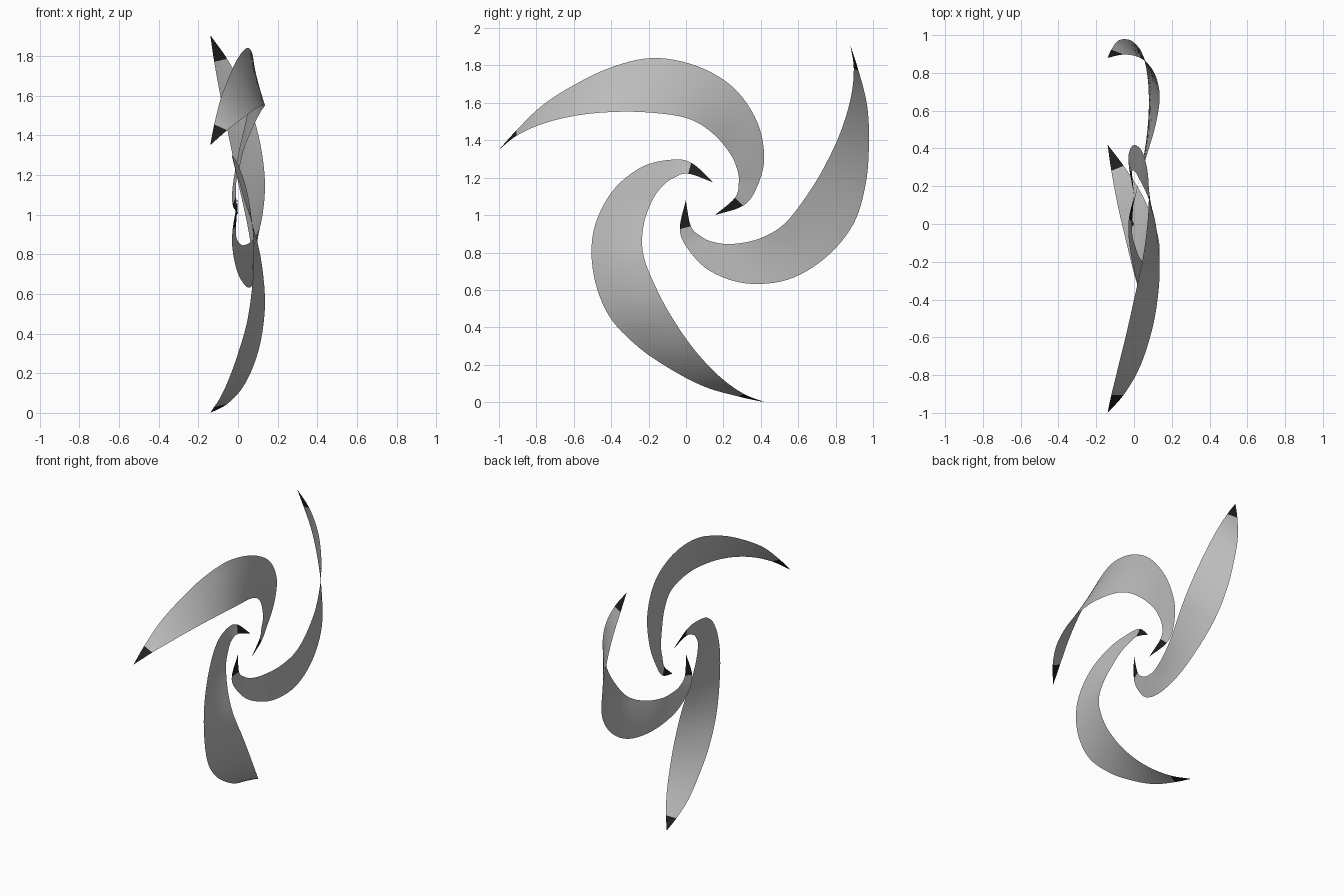
import bpy, bmesh
from math import tau
from mathutils import Matrix, Vector

cube = bpy.data.objects.get("Cube")
if cube:
    bpy.data.objects.remove(cube)


def material(name, value):
    mat = bpy.data.materials.new(name)
    mat.use_nodes = True
    color = (value, value, value, 1)
    mat.diffuse_color = color
    mat.node_tree.nodes["Principled BSDF"].inputs["Base Color"].default_value = color
    return mat


grey = material("blade grey", 0.5)
black = material("tip black", 0.014)

HUB = Vector((0, 0.1, 1.085))   # centre of the three-fold symmetry
STEPS = 6                       # rows between guide points
ACROSS = 4                      # strips across the ribbon

# Guide points of the two blade edges, from outer point to inner point
outer_edge = [(-.14, -1, 1.35), (-.12, -.905, 1.455), (-.087, -.77, 1.585),
              (-.045, -.6, 1.695), (0, -.4, 1.79), (.047, -.18, 1.84),
              (.075, .05, 1.80), (.075, .25, 1.685), (.045, .38, 1.5),
              (0, .418, 1.3), (-.027, .375, 1.14), (-.027, .305, 1.05),
              (0, .155, 1)]
inner_edge = [(-.14, -1, 1.35), (-.055, -.905, 1.425), (.025, -.77, 1.487),
              (.085, -.6, 1.53), (.122, -.42, 1.55), (.136, -.22, 1.55),
              (.115, 0, 1.52), (.075, .14, 1.44), (.03, .235, 1.33),
              (.008, .275, 1.24), (-.008, .282, 1.17), (-.01, .262, 1.093),
              (0, .155, 1)]


def smooth_path(points):
    """Catmull-Rom path through the guide points."""
    p = [Vector(q) for q in points]
    p = [2 * p[0] - p[1]] + p + [2 * p[-1] - p[-2]]
    path = []
    for a, b, c, d in zip(p, p[1:], p[2:], p[3:]):
        for i in range(STEPS):
            t = i / STEPS
            path.append(b + 0.5 * t * (c - a + t * (2 * a - 5 * b + 4 * c - d
                        + t * (3 * (b - c) + d - a))))
    return path + [p[-2]]


def make_blade(name, angle):
    bm = bmesh.new()
    rows = []
    for a, b in zip(smooth_path(outer_edge), smooth_path(inner_edge)):
        rows.append([bm.verts.new(a.lerp(b, i / ACROSS)) for i in range(ACROSS + 1)])
    last = len(rows) - 2
    for r, (low, high) in enumerate(zip(rows, rows[1:])):
        for i in range(ACROSS):
            face = bm.faces.new((low[i], low[i + 1], high[i + 1], high[i]))
            face.smooth = True
            # Both pointed ends are black
            face.material_index = int(r < STEPS or r > last - STEPS)
    bmesh.ops.remove_doubles(bm, verts=bm.verts, dist=1e-5)
    bmesh.ops.recalc_face_normals(bm, faces=bm.faces)
    if sum(f.normal.x for f in bm.faces) < 0:
        bmesh.ops.reverse_faces(bm, faces=bm.faces)
    bmesh.ops.rotate(bm, verts=bm.verts, cent=HUB, matrix=Matrix.Rotation(angle, 3, 'X'))
    mesh = bpy.data.meshes.new(name)
    bm.to_mesh(mesh)
    bm.free()
    mesh.materials.append(grey)
    mesh.materials.append(black)
    bpy.context.collection.objects.link(bpy.data.objects.new(name, mesh))


# Three twisted ribbon blades around the hub
for k, label in enumerate(("upper", "lower", "rear")):
    make_blade(label + "_blade", k * tau / 3)
